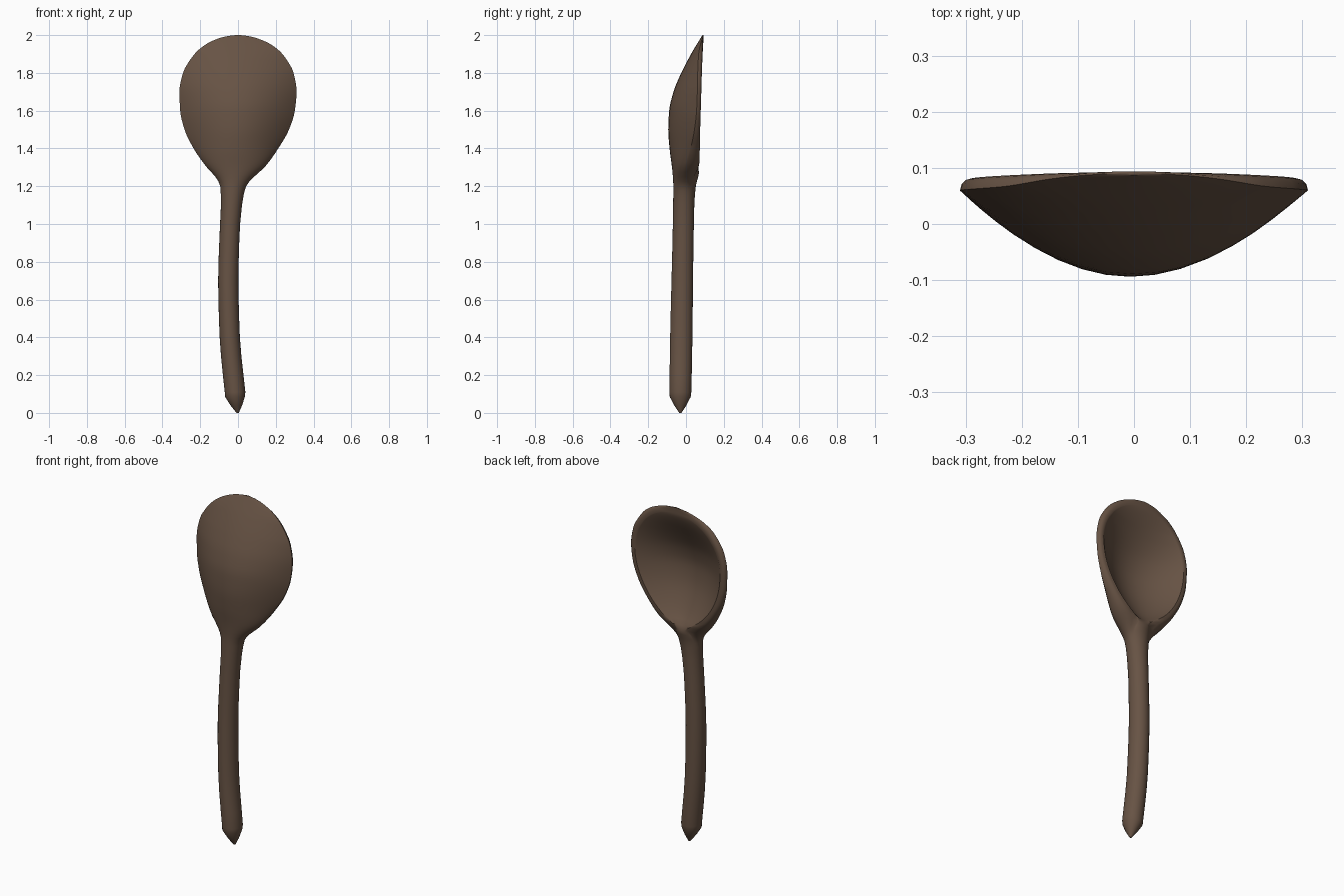
import bpy, bmesh
from math import sin, cos, pi, radians

old = bpy.data.objects.get("Cube")
if old:
    bpy.data.objects.remove(old)

# Outline: height, left edge x, right edge x
OUTLINE = [
    (0, -0.008, 0.004), (0.04, -0.04, 0.022), (0.085, -0.068, 0.036), (0.11, -0.07, 0.039),
    (0.2, -0.08, 0.029), (0.4, -0.097, 0.01), (0.7, -0.105, 0.002), (1, -0.095, 0.011),
    (1.12, -0.09, 0.024), (1.2, -0.094, 0.043), (1.25, -0.12, 0.085), (1.3, -0.165, 0.14),
    (1.4, -0.235, 0.213), (1.5, -0.283, 0.27), (1.6, -0.306, 0.301), (1.7, -0.31, 0.31),
    (1.8, -0.291, 0.294), (1.9, -0.23, 0.235), (1.95, -0.172, 0.175), (1.98, -0.11, 0.11),
    (1.995, -0.055, 0.055), (2, -0.012, 0.012)]
# Depth: height, belly y, widest-point y, rim y
DEPTH = [
    (0, -0.036, -0.03, -0.024), (0.04, -0.062, -0.03, 0.002), (0.085, -0.086, -0.03, 0.025),
    (0.11, -0.087, -0.029, 0.028), (1.1, -0.068, -0.012, 0.044), (1.2, -0.067, -0.01, 0.052),
    (1.28, -0.072, -0.002, 0.07), (1.4, -0.087, 0.025, 0.073), (1.5, -0.094, 0.045, 0.075),
    (1.6, -0.089, 0.056, 0.078), (1.7, -0.066, 0.06, 0.081), (1.8, -0.025, 0.062, 0.084),
    (1.9, 0.027, 0.067, 0.088), (2, 0.087, 0.09, 0.094)]


def sample(table, z):
    """Smooth interpolation of a table without overshoot."""
    i = max(k for k in range(len(table) - 1) if table[k][0] <= z)

    def slope(k, c):
        k = min(max(k, 0), len(table) - 2)
        return (table[k + 1][c] - table[k][c]) / (table[k + 1][0] - table[k][0])

    def tangent(k, c):
        a, b = slope(k - 1, c), slope(k, c)
        return 2 * a * b / (a + b) if a * b > 0 else 0

    h = table[i + 1][0] - table[i][0]
    t = (z - table[i][0]) / h
    out = []
    for c in range(1, len(table[0])):
        p, q = table[i][c], table[i + 1][c]
        out.append(p * (1 + 2 * t) * (1 - t) ** 2 + q * t * t * (3 - 2 * t)
                   + h * t * (1 - t) * (tangent(i, c) * (1 - t) - tangent(i + 1, c) * t))
    return out


def ease(a, b, z):
    t = min(max((z - a) / (b - a), 0), 1)
    return t * t * (3 - 2 * t)


HOLLOW_LOW, HOLLOW_TOP, HOLLOW_WIDE = 1.29, 1.965, 1.69
BELLY, LIP, DISH = 20, 4, 14


def section(z):
    """Closed cross-section: round on the handle, a lipped dish on the bowl."""
    left, right = sample(OUTLINE, z)
    belly, side, rim = sample(DEPTH, z)
    centre, w = (left + right) / 2, (right - left) / 2
    # Hollow half-width and depth at this height
    span = HOLLOW_WIDE - HOLLOW_LOW if z < HOLLOW_WIDE else HOLLOW_TOP - HOLLOW_WIDE
    q = min(abs(z - HOLLOW_WIDE) / span, 1)
    egg = (1 - q * q) ** (0.65 if z < HOLLOW_WIDE else 0.5)
    inner = min(0.277 * egg, w * 0.93)
    dip = max(rim - belly - 0.03, 0) * egg
    bowl = ease(1.18, 1.34, z)
    power = 1 + ease(1.2, 1.5, z)

    pts = []
    for k in range(BELLY):
        a = pi * k / BELLY
        pts.append((-w * cos(a), side - (side - belly) * sin(a) ** power))
    # Rounded lip, hollow, then the mirrored lip
    lip = []
    for k in range(LIP):
        b = pi / 2 * k / (LIP - 1)
        lip.append((w - (w - inner) * 0.6 * (1 - cos(b)), side + (rim - side) * sin(b)))
    hollow = []
    for k in range(DISH + 1):
        t = cos(pi * k / DISH)
        hollow.append((inner * t, rim - dip * (1 - t * t)))
    top = lip + hollow + [(-x, y) for x, y in reversed(lip)]
    last = len(top) - 1
    for k, (x, y) in enumerate(top[:-1]):
        a = pi * k / last
        rx, ry = w * cos(a), side + (rim - side) * sin(a)
        pts.append((rx + (x - rx) * bowl, ry + (y - ry) * bowl))
    return [(centre + x, y, z) for x, y in pts]


# Heights: sparse on the handle, dense on the bowl and its tip
heights = [r[0] for r in OUTLINE if r[0] < 0.15]
heights += [0.2 + 0.1 * k for k in range(10)]
heights += [1.15 + 0.025 * k for k in range(28)]
heights += [2 - 0.15 * (1 - k / 18) ** 2 for k in range(1, 19)]

# Spoon body lofted through the sections
bm = bmesh.new()
rings = [[bm.verts.new(p) for p in section(z)] for z in heights]
n = len(rings[0])
for low, high in zip(rings, rings[1:]):
    for k in range(n):
        j = (k + 1) % n
        bm.faces.new((low[k], low[j], high[j], high[k]))
bm.faces.new(rings[0][::-1])
bm.faces.new(rings[-1])
bmesh.ops.remove_doubles(bm, verts=bm.verts, dist=0.0003)
bmesh.ops.recalc_face_normals(bm, faces=bm.faces)
mesh = bpy.data.meshes.new("spoon")
bm.to_mesh(mesh)
bm.free()
spoon = bpy.data.objects.new("spoon", mesh)
bpy.context.collection.objects.link(spoon)

# Dark wood colour
wood = bpy.data.materials.new("dark_wood")
wood.use_nodes = True
colour = (0.135, 0.086, 0.058, 1)
wood.diffuse_color = colour
wood.node_tree.nodes["Principled BSDF"].inputs["Base Color"].default_value = colour
mesh.materials.append(wood)

bpy.context.view_layer.objects.active = spoon
spoon.select_set(True)
bpy.ops.object.shade_smooth_by_angle(angle=radians(40))
